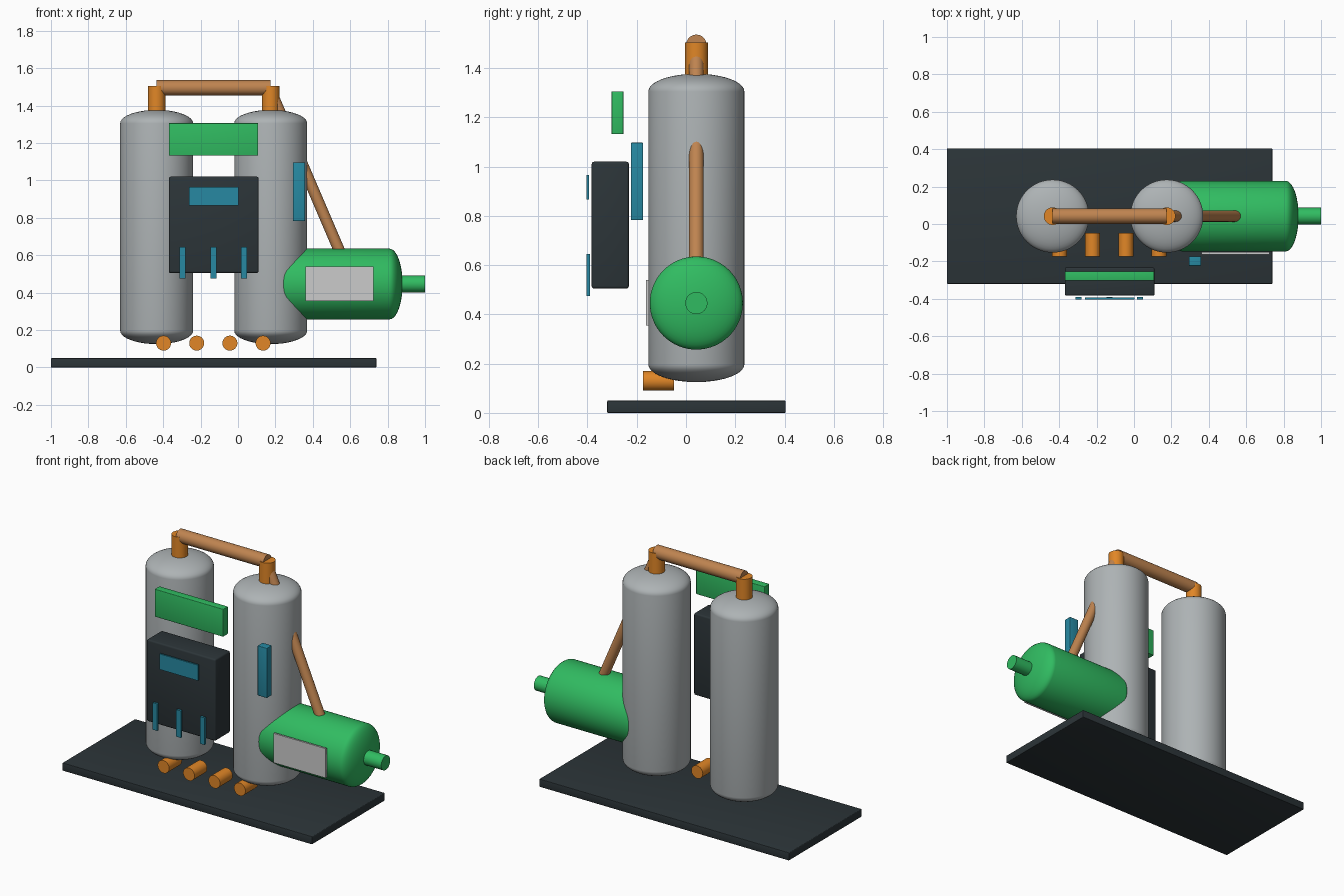
import bpy, bmesh
from math import radians, sin, cos, pi
from mathutils import Vector

if "Cube" in bpy.data.objects:
    bpy.data.objects.remove(bpy.data.objects["Cube"])


def material(name, rgb):
    m = bpy.data.materials.new(name)
    m.diffuse_color = (*rgb, 1)
    m.use_nodes = True
    m.node_tree.nodes["Principled BSDF"].inputs["Base Color"].default_value = m.diffuse_color
    return m


DARK = material("charcoal", (0.025, 0.035, 0.04))
GREEN = material("green", (0.03, 0.5, 0.12))
BLUE = material("blue", (0.02, 0.25, 0.36))
ORANGE = material("orange", (0.75, 0.24, 0.02))
COPPER = material("copper", (0.52, 0.23, 0.08))
STEEL = material("steel", (0.42, 0.45, 0.46))
WHITE = material("off_white", (0.75, 0.75, 0.72))


def finish(bm, name, mat, smooth=True):
    bmesh.ops.recalc_face_normals(bm, faces=bm.faces)
    me = bpy.data.meshes.new(name)
    bm.to_mesh(me)
    bm.free()
    ob = bpy.data.objects.new(name, me)
    bpy.context.collection.objects.link(ob)
    me.materials.append(mat)
    if smooth:
        bpy.ops.object.select_all(action='DESELECT')
        bpy.context.view_layer.objects.active = ob
        ob.select_set(True)
        bpy.ops.object.shade_smooth_by_angle(angle=radians(35))
    return ob


def box(name, x, y, z, mat, bevel=0.0):
    """Box from (min, max) pairs on each axis."""
    bm = bmesh.new()
    bmesh.ops.create_cube(bm, size=1)
    for v in bm.verts:
        v.co = [(a + b) / 2 + c * (b - a) for (a, b), c in zip((x, y, z), v.co)]
    if bevel:
        bmesh.ops.bevel(bm, geom=bm.edges[:], offset=bevel, segments=3,
                        profile=0.5, affect='EDGES')
    return finish(bm, name, mat, bevel > 0)


def lathe(name, start, end, profile, mat, sides=48):
    """Revolve (radius, distance) profile about the line start -> end."""
    start, end = Vector(start), Vector(end)
    turn = (end - start).to_track_quat('Z', 'Y')
    bm = bmesh.new()
    rings = []
    for r, h in profile:
        rings.append([bm.verts.new(start + turn @ Vector(
            (r * cos(2 * pi * i / sides), r * sin(2 * pi * i / sides), h)))
            for i in range(sides)])
    for a, b in zip(rings, rings[1:]):
        for i in range(sides):
            j = (i + 1) % sides
            bm.faces.new((a[i], a[j], b[j], b[i]))
    bm.faces.new(rings[0])
    bm.faces.new(rings[-1])
    return finish(bm, name, mat)


def pipe(name, start, end, r, mat):
    length = (Vector(end) - Vector(start)).length
    return lathe(name, start, end, [(r, 0), (r, length)], mat, 32)


def vessel(name, start, end, r, dome, mat):
    """Cylinder with shallow elliptical domed ends."""
    length = (Vector(end) - Vector(start)).length
    arc = [(r * sin(t), dome * (1 - cos(t)))
           for t in [pi / 2 * (k + 0.3) / 10.3 for k in range(11)]]
    return lathe(name, start, end,
                 arc + [(a, length - h) for a, h in reversed(arc)], mat, 64)


CY = 0.042

# skid base
box("base_plate", (-1, 0.74), (-0.32, 0.404), (0, 0.05), DARK, 0.004)

# twin towers with outlet necks
for side, x in (("left", -0.435), ("right", 0.175)):
    vessel(side + "_tower", (x, CY, 0.125), (x, CY, 1.377), 0.195, 0.072, STEEL)
    pipe(side + "_neck", (x, CY, 1.365), (x, CY, 1.505), 0.047, ORANGE)

# connecting pipes
pipe("top_pipe", (-0.435, CY, 1.495), (0.175, CY, 1.495), 0.041, COPPER)
pipe("down_pipe", (0.175, CY, 1.48), (0.548, CY, 0.61), 0.03, COPPER)

# receiver tank
vessel("receiver_tank", (0.19, CY, 0.446), (0.88, CY, 0.446), 0.189, 0.07, GREEN)
pipe("receiver_outlet", (0.86, CY, 0.446), (1.0, CY, 0.446), 0.045, GREEN)
box("receiver_label", (0.36, 0.725), (-0.163, -0.151), (0.355, 0.54), WHITE)

# control cabinet
box("control_cabinet", (-0.37, 0.11), (-0.383, -0.232), (0.505, 1.02), DARK, 0.01)
box("display_screen", (-0.263, 0.003), (-0.404, -0.393), (0.867, 0.965), BLUE)
for i, x in enumerate((-0.296, -0.132, 0.033)):
    box(f"indicator_strip_{i + 1}", (x - 0.016, x + 0.016), (-0.404, -0.39),
        (0.475, 0.645), BLUE)

# sign board and gauge column
box("sign_board", (-0.37, 0.108), (-0.302, -0.254), (1.132, 1.306), GREEN, 0.003)
box("gauge_column", (0.293, 0.358), (-0.224, -0.174), (0.783, 1.097), BLUE, 0.003)

# front valve stubs
for i in range(4):
    x = -0.398 + i * 0.1773
    pipe(f"valve_stub_{i + 1}", (x, -0.174, 0.13), (x, -0.048, 0.13), 0.04, ORANGE)
